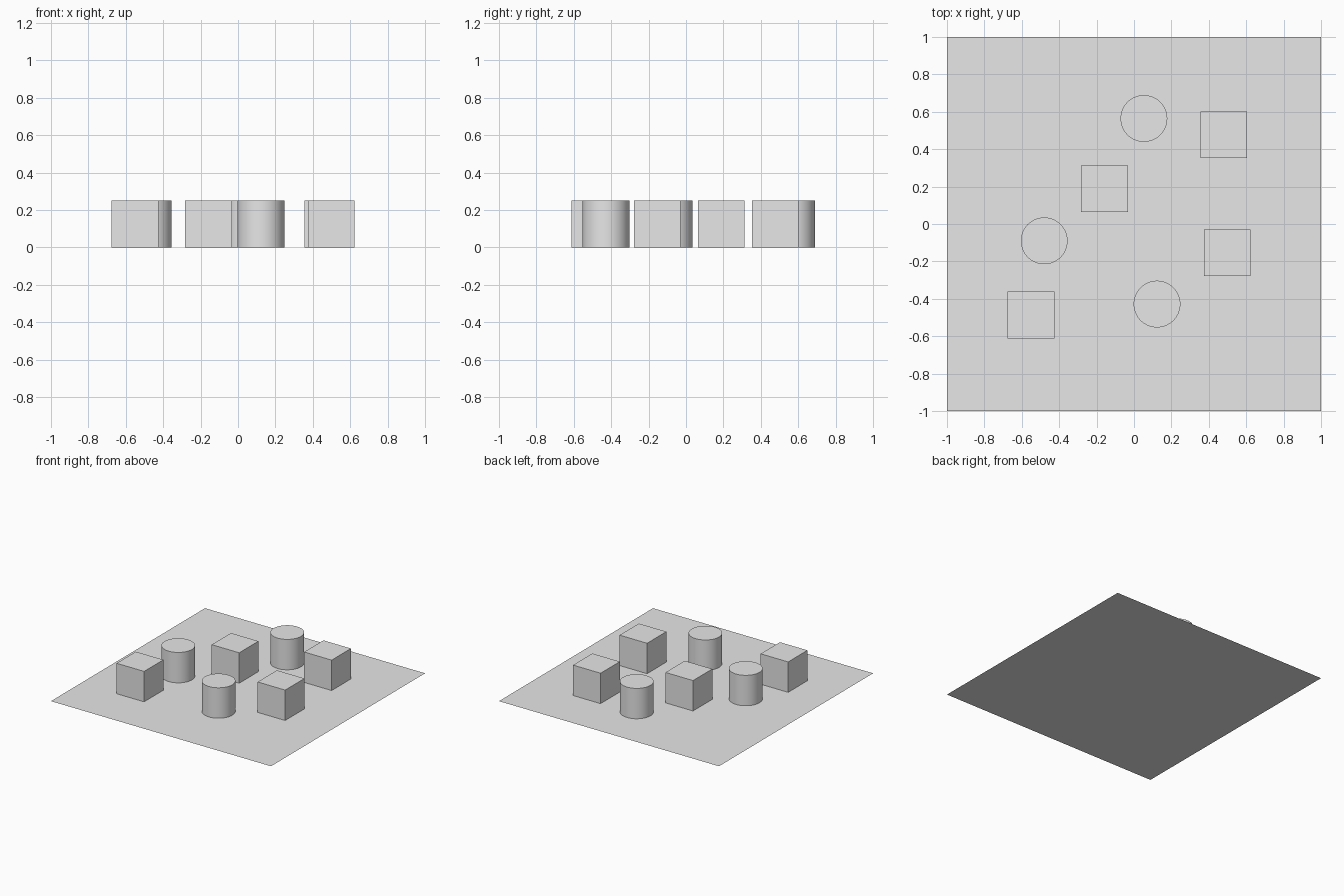
import bpy
import math

cube = bpy.data.objects.get("Cube")
if cube:
    bpy.data.objects.remove(cube, do_unlink=True)

SIZE = 0.25  # width and height of every block and pillar

# One plain grey for everything
grey = bpy.data.materials.new("light_grey")
grey.use_nodes = True
grey.diffuse_color = (0.8, 0.8, 0.8, 1)
grey.node_tree.nodes["Principled BSDF"].inputs["Base Color"].default_value = (0.8, 0.8, 0.8, 1)


def finish(name):
    obj = bpy.context.object
    obj.name = obj.data.name = name
    obj.data.materials.append(grey)
    return obj


# Flat ground sheet
bpy.ops.mesh.primitive_plane_add(size=2, location=(0, 0, 0))
finish("ground_sheet")

# Cubes standing on the sheet
blocks = [(-0.55, -0.487), (-0.158, 0.188), (0.48, 0.477), (0.499, -0.154)]
for i, (x, y) in enumerate(blocks, 1):
    bpy.ops.mesh.primitive_cube_add(size=SIZE, location=(x, y, SIZE / 2))
    finish(f"block_{i}")

# Round pillars with smooth sides and sharp rims
pillars = [(0.053, 0.564), (-0.48, -0.09), (0.123, -0.428)]
for i, (x, y) in enumerate(pillars, 1):
    bpy.ops.mesh.primitive_cylinder_add(vertices=64, radius=SIZE / 2, depth=SIZE,
                                        location=(x, y, SIZE / 2))
    finish(f"pillar_{i}")
    bpy.ops.object.shade_smooth_by_angle(angle=math.radians(30))
